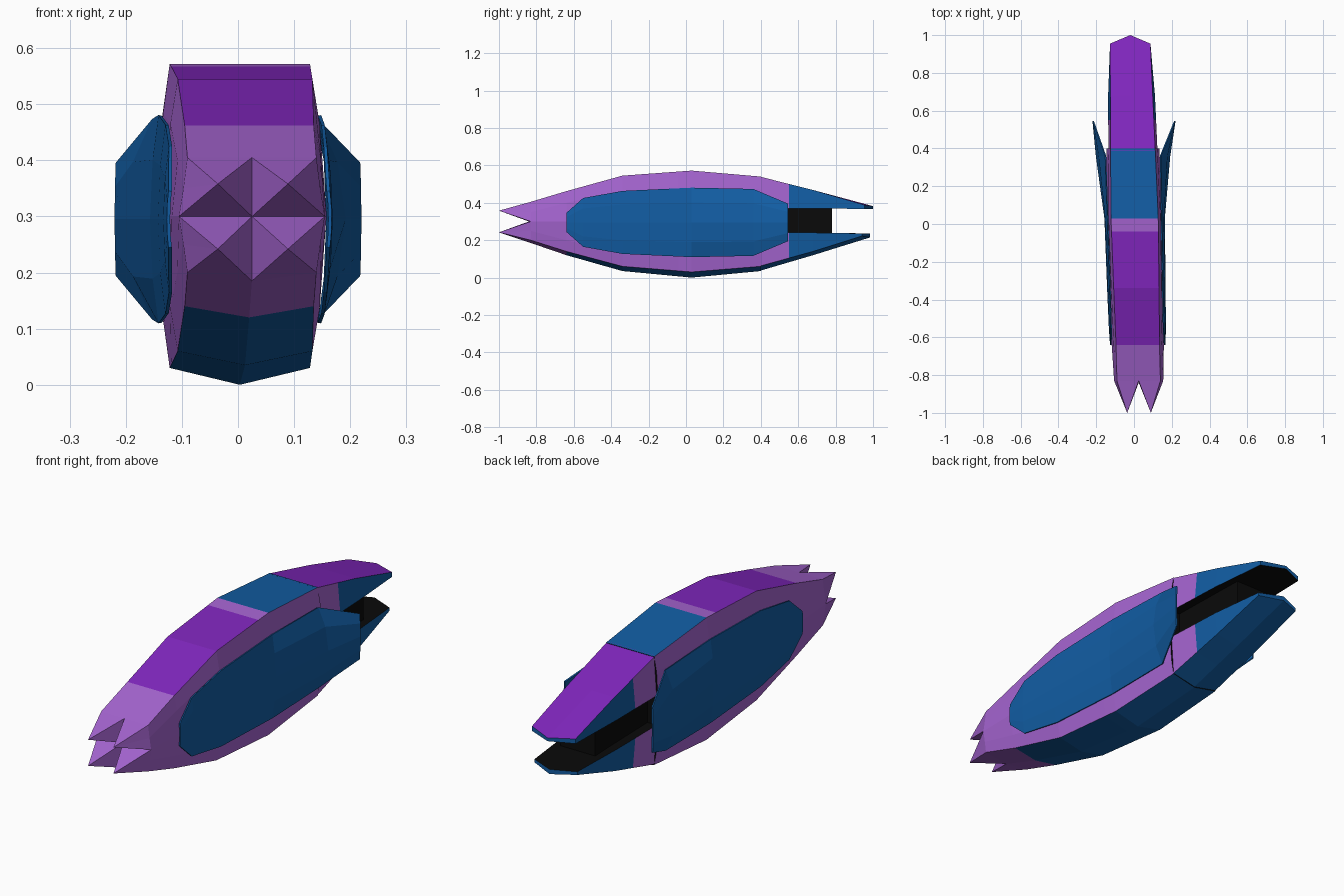
import bpy, bmesh

if "Cube" in bpy.data.objects:
    bpy.data.objects.remove(bpy.data.objects["Cube"])

def mat(name, rgb):
    m = bpy.data.materials.new(name)
    m.diffuse_color = (*rgb, 1)
    m.use_nodes = True
    m.node_tree.nodes["Principled BSDF"].inputs["Base Color"].default_value = m.diffuse_color
    return m

LILAC, VIOLET, BLUE, BLACK = range(4)
MATS = [mat("lilac", (0.38, 0.13, 0.64)), mat("violet", (0.22, 0.02, 0.52)),
        mat("blue", (0.006, 0.11, 0.37)), mat("black", (0.003, 0.003, 0.003))]
ZC = 0.3

def centre(y):
    """The hull is yawed slightly: its middle drifts in x along the length."""
    return 0.004 - 0.025 * y

def finish(name, bm, rule, cuts=()):
    for y in cuts:
        bmesh.ops.bisect_plane(bm, geom=bm.verts[:] + bm.edges[:] + bm.faces[:],
                               plane_co=(0, y, 0), plane_no=(0, 1, 0))
    bmesh.ops.recalc_face_normals(bm, faces=bm.faces[:])
    for f in bm.faces:
        f.material_index = rule(f.normal, f.calc_center_median())
    me = bpy.data.meshes.new(name)
    bm.to_mesh(me)
    bm.free()
    ob = bpy.data.objects.new(name, me)
    for m in MATS:
        me.materials.append(m)
    bpy.context.collection.objects.link(ob)
    return ob

def loft(rings, closed=True):
    bm = bmesh.new()
    vs = [[bm.verts.new(p) for p in r] for r in rings]
    n = len(vs[0])
    for a, b in zip(vs, vs[1:]):
        for i in range(n if closed else n - 1):
            j = (i + 1) % n
            bm.faces.new((a[i], a[j], b[j], b[i]))
    return bm, vs

def hull_colour(n, c):
    if n.y > 0.9:
        return BLACK
    if n.z > 0.5 and c.y > -0.64:
        if c.y > 0.39:
            return VIOLET
        return BLUE if c.y > 0.03 else LILAC if c.y > -0.04 else VIOLET
    if n.z < -0.5 and c.y > -0.64:
        return BLUE
    return LILAC

# Hull: y, top half width, shoulder, middle, top z, shoulder height, bottom edge z, keel z
stations = [(-0.83, 0.115, 0.122, 0.13, 0.405, 0.05, 0.20, 0.185),
            (-0.64, 0.115, 0.128, 0.138, 0.462, 0.10, 0.14, 0.12),
            (-0.34, 0.12, 0.133, 0.145, 0.545, 0.165, 0.06, 0.035),
            (0.03, 0.125, 0.137, 0.15, 0.572, 0.183, 0.03, 0.0),
            (0.40, 0.118, 0.13, 0.14, 0.54, 0.172, 0.06, 0.035)]
rings = []
for y, t, s, m, T, h, B, K in stations:
    half = [(t, B), (s, ZC - h), (m, ZC), (s, ZC + h), (t, T)]
    sec = [(0, K)] + half + [(0, T)] + [(-x, z) for x, z in reversed(half)]
    rings.append([(centre(y) + x, y, z) for x, z in sec])
bm, vs = loft(rings)
bm.faces.new(vs[-1])

# Four front prongs: one pyramid over each quarter of the front end
f = vs[0]
hub = bm.verts.new((0.025, -0.84, ZC))
for arc, sx, sz in ((f[0:4], 1, -1), (f[3:7], 1, 1), (f[6:10], -1, 1),
                    (f[9:12] + [f[0]], -1, -1)):
    tip = bm.verts.new((0.0265 + sx * 0.0625, -1.0, ZC + sz * 0.058))
    loop = arc + [hub]
    for i in range(len(loop)):
        bm.faces.new((loop[i], loop[(i + 1) % len(loop)], tip))
finish("hull", bm, hull_colour, (-0.04,))

# Rear jaws: y, half width, outer edge z, ridge z, inner z
def jaw(name, rows, outer):
    rr = []
    for y, w, ze, zr, zi in rows:
        wi = w + (0.012 if y < 0.9 else 0)
        tip = 0.045 if y > 0.9 else 0
        sec = [(-w, ze, 0), (0, zr, tip), (w, ze, 0), (wi, zi, 0),
               (0, zi, tip), (-wi, zi, 0)]
        rr.append([(centre(y) + x, y + dy, z) for x, z, dy in sec])
    b, v = loft(rr)
    b.faces.new(v[0])
    b.faces.new(v[-1])
    up = 1 if outer == VIOLET else -1

    def rule(n, c):
        if n.z * up > 0.5:
            return outer
        if n.z * up < -0.5:
            return BLACK
        return LILAC if c.y < 0.55 and abs(n.x) > 0.5 else BLUE
    finish(name, b, rule, (0.55,))

jaw("upper_jaw", [(0.39, 0.118, 0.541, 0.541, 0.37), (0.68, 0.112, 0.468, 0.468, 0.37),
                  (0.955, 0.107, 0.388, 0.382, 0.367)], VIOLET)
jaw("lower_jaw", [(0.39, 0.118, 0.06, 0.035, 0.24), (0.68, 0.112, 0.14, 0.12, 0.24),
                  (0.94, 0.105, 0.222, 0.215, 0.236)], BLUE)

# Black core seen through the slot between the jaws
core = []
for y in (0.38, 0.78):
    core.append([(centre(y) + x, y, z) for x, z in
                 ((-0.085, 0.23), (0.085, 0.23), (0.085, 0.38), (-0.085, 0.38))])
bm, vs = loft(core)
bm.faces.new(vs[0])
bm.faces.new(vs[-1])
finish("core", bm, lambda n, c: BLACK)

# Side flaps: y, half height, x at upper and lower edges, x at the middle
flap = [(-0.64, 0.05, 0.141, 0.144), (-0.55, 0.13, 0.138, 0.148),
        (-0.34, 0.168, 0.139, 0.152), (0.03, 0.185, 0.142, 0.157),
        (0.36, 0.178, 0.145, 0.194), (0.545, 0.1, 0.215, 0.217)]
for side, label in ((-1, "left"), (1, "right")):
    rr = []
    for y, h, xe, xm in flap:
        xq = xe + (xm - xe) * 0.7
        sec = [(xe, -h), (xq, -h * 0.57), (xm, 0), (xq, h * 0.57), (xe, h)]
        cx = centre(y) if y < 0.5 else 0
        rr.append([(cx + side * x, y, ZC - 0.005 + z) for x, z in sec])
    bm, vs = loft(rr, closed=False)
    ob = finish(label + "_flap", bm, lambda n, c: BLUE)
    mod = ob.modifiers.new("thickness", 'SOLIDIFY')
    mod.thickness = 0.006
    mod.offset = 0
